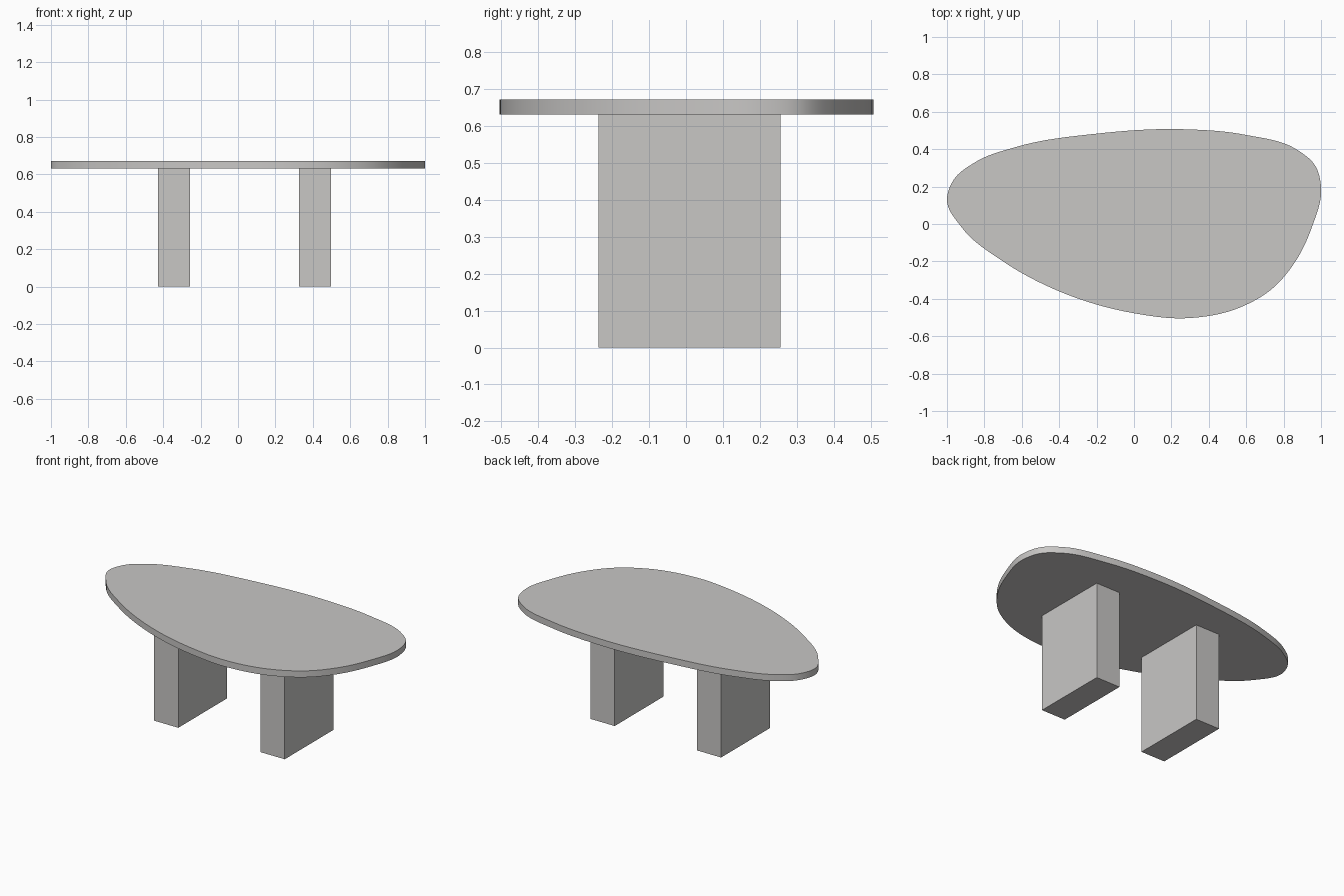
import bpy, bmesh, math
from mathutils import Vector
from mathutils.geometry import interpolate_bezier

if "Cube" in bpy.data.objects:
    bpy.data.objects.remove(bpy.data.objects["Cube"])

grey = bpy.data.materials.new("warm_grey")
grey.diffuse_color = (0.58, 0.57, 0.56, 1)
grey.use_nodes = True
grey.node_tree.nodes["Principled BSDF"].inputs["Base Color"].default_value = grey.diffuse_color


def add_object(name, bm):
    bmesh.ops.recalc_face_normals(bm, faces=bm.faces)
    me = bpy.data.meshes.new(name)
    bm.to_mesh(me)
    bm.free()
    me.materials.append(grey)
    ob = bpy.data.objects.new(name, me)
    bpy.context.collection.objects.link(ob)
    return ob


# Tabletop outline, clockwise from the left tip
OUTLINE = [(-1, .13), (-.965, .235), (-.85, .33), (-.63, .412), (-.2, .483), (.25, .507),
           (.6, .476), (.87, .398), (.97, .31), (1, .2), (.95, -.02), (.86, -.205),
           (.74, -.345), (.57, -.445), (.27, -.504), (0, -.477), (-.4, -.36),
           (-.7, -.2), (-.92, -.02)]


def smooth_loop(points, steps=8):
    p = [Vector((x, y, 0)) for x, y in points]
    n = len(p)
    tangents = []
    for i in range(n):
        before, after = p[i] - p[i - 1], p[(i + 1) % n] - p[i]
        d0, d1 = before.length, after.length
        # derivative of the parabola through three neighbours
        tangents.append((before / d0 * d1 + after / d1 * d0).normalized())
    out = []
    for i in range(n):
        j = (i + 1) % n
        reach = (p[j] - p[i]).length / 3
        out += interpolate_bezier(p[i], p[i] + tangents[i] * reach,
                                  p[j] - tangents[j] * reach, p[j], steps + 1)[:-1]
    return out


# Tabletop slab
bm = bmesh.new()
face = bm.faces.new([bm.verts.new((v.x, v.y, 0.631)) for v in smooth_loop(OUTLINE)])
new = bmesh.ops.extrude_face_region(bm, geom=[face])["geom"]
bmesh.ops.translate(bm, vec=(0, 0, 0.041),
                    verts=[g for g in new if isinstance(g, bmesh.types.BMVert)])
top = add_object("tabletop", bm)
bpy.context.view_layer.objects.active = top
top.select_set(True)
bpy.ops.object.shade_smooth_by_angle(angle=math.radians(30))

# Two slab legs
for name, x in (("left_leg", -0.342), ("right_leg", 0.411)):
    bm = bmesh.new()
    bmesh.ops.create_cube(bm, size=1)
    bmesh.ops.scale(bm, vec=(0.172, 0.494, 0.631), verts=bm.verts)
    bmesh.ops.translate(bm, vec=(x, 0.0095, 0.3155), verts=bm.verts)
    add_object(name, bm)
